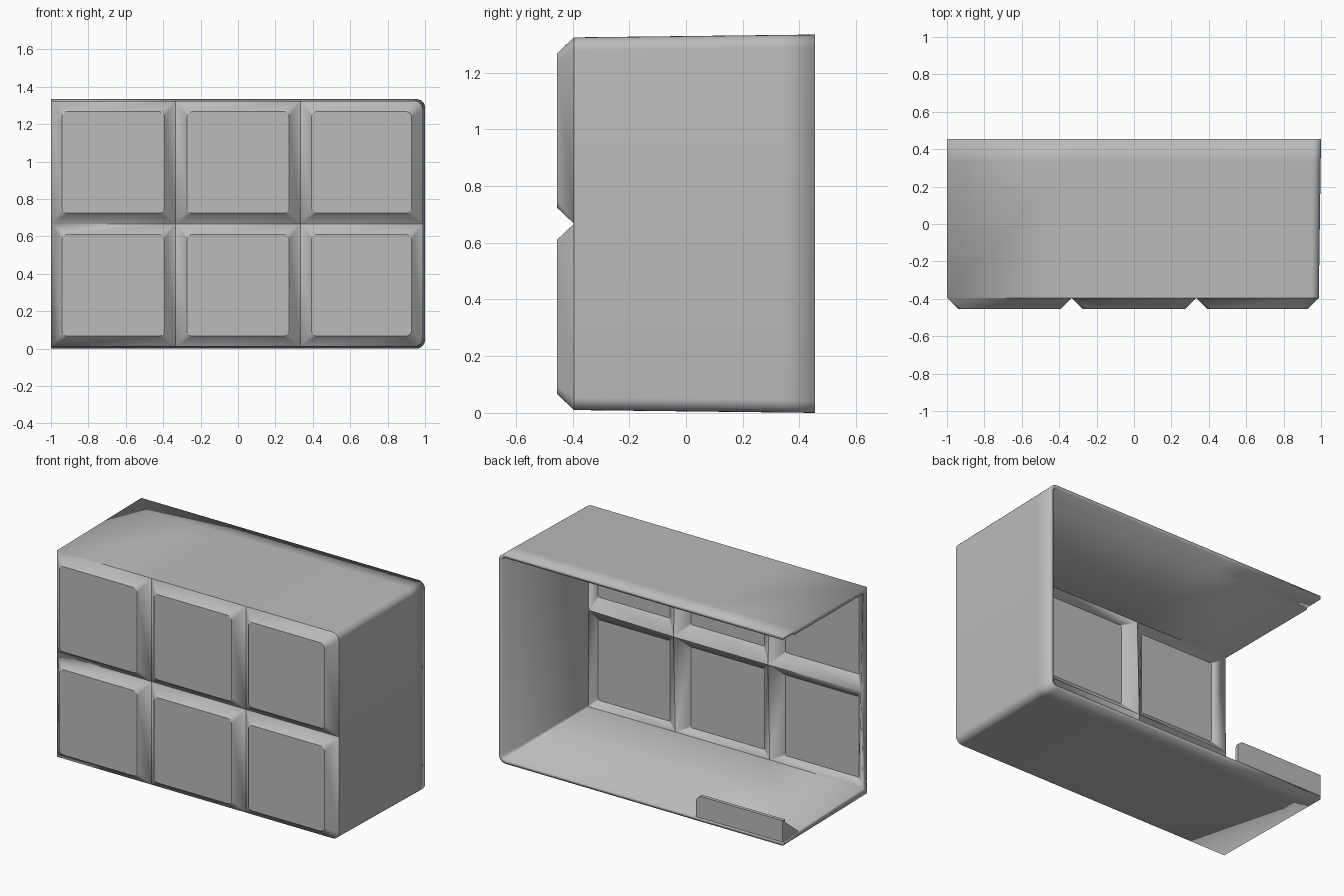
import bpy, bmesh, math
from mathutils import Vector

cube = bpy.data.objects.get("Cube")
if cube:
    bpy.data.objects.remove(cube)

# single grey material
grey = bpy.data.materials.new("grey")
grey.use_nodes = True
colour = (0.5, 0.5, 0.5, 1)
grey.diffuse_color = colour
grey.node_tree.nodes["Principled BSDF"].inputs["Base Color"].default_value = colour

FACE_Y, GROOVE_Y, STEP_Y, BACK_Y = -0.455, -0.395, 0.335, 0.455
XS = (-1, -0.333, 0.333, 0.988)
ZS = (0.01, 0.667, 1.324)
STEPS = 6


def rounded_rect(x0, x1, z0, z1, y, radii):
    """Loop of points, corners ordered from low right, anticlockwise."""
    corners = ((x1, z0, -1, 1), (x1, z1, -1, -1), (x0, z1, 1, -1), (x0, z0, 1, 1))
    points = []
    for k, ((x, z, sx, sz), r) in enumerate(zip(corners, radii)):
        for i in range(STEPS + 1):
            a = math.radians(-90 + 90 * k + 90 * i / STEPS)
            points.append(Vector((x + sx * r + r * math.cos(a), y,
                                  z + sz * r + r * math.sin(a))))
    return points


def make_object(name, bm):
    mesh = bpy.data.meshes.new(name)
    bm.to_mesh(mesh)
    bm.free()
    mesh.materials.append(grey)
    obj = bpy.data.objects.new(name, mesh)
    bpy.context.collection.objects.link(obj)
    return obj


# front grid of raised square panels
bm = bmesh.new()
for c in range(3):
    for r in range(2):
        x0, x1, z0, z1 = XS[c], XS[c + 1], ZS[r], ZS[r + 1]
        low = 0.045 if c == 2 and r == 0 else 0
        high = 0.045 if c == 2 and r == 1 else 0
        rim = rounded_rect(x0, x1, z0, z1, GROOVE_Y, (low, high, 0, 0))
        top = rounded_rect(x0 + 0.06, x1 - 0.06, z0 + 0.057, z1 - 0.057,
                           FACE_Y, (0.03,) * 4)
        rim = [bm.verts.new(p) for p in rim]
        top = [bm.verts.new(p) for p in top]
        bm.faces.new(top)
        n = len(top)
        for i in range(n):
            j = (i + 1) % n
            bm.faces.new((rim[i], rim[j], top[j], top[i]))
bmesh.ops.remove_doubles(bm, verts=bm.verts, dist=0.0005)

# top, bottom and side walls drawn back with a slight draft
edges = [e for e in bm.edges if e.is_boundary
         and not all(v.co.x < -0.999 for v in e.verts)]
base = GROOVE_Y
for y in (STEP_Y, STEP_Y + 0.003, BACK_Y):
    t0 = (base - GROOVE_Y) / (BACK_Y - GROOVE_Y)
    t1 = (y - GROOVE_Y) / (BACK_Y - GROOVE_Y)
    kx = (1 + 0.0060 * t1) / (1 + 0.0060 * t0)
    kz = (1 + 0.0152 * t1) / (1 + 0.0152 * t0)
    out = bmesh.ops.extrude_edge_only(bm, edges=edges)["geom"]
    for v in (g for g in out if isinstance(g, bmesh.types.BMVert)):
        v.co = Vector((-1 + (v.co.x + 1) * kx, y, 0.667 + (v.co.z - 0.667) * kz))
    edges = [g for g in out if isinstance(g, bmesh.types.BMEdge)]
    base = y
bmesh.ops.recalc_face_normals(bm, faces=bm.faces)
panel = min(bm.faces, key=lambda f: f.calc_center_median().y)
if panel.normal.y > 0:
    bmesh.ops.reverse_faces(bm, faces=bm.faces)
shell = make_object("panelled_shell", bm)

# wall thickness, thinner at the back rim
group = shell.vertex_groups.new(name="thickness")
for v in shell.data.vertices:
    group.add([v.index], 0.65 if v.co.y > STEP_Y + 0.001 else 1, "REPLACE")
solid = shell.modifiers.new("wall", "SOLIDIFY")
solid.thickness = 0.035
solid.offset = -1
solid.use_even_offset = True
solid.vertex_group = "thickness"


def prism(name, points, shift):
    bm = bmesh.new()
    face = bm.faces.new([bm.verts.new(p) for p in points])
    out = bmesh.ops.extrude_face_region(bm, geom=[face])["geom"]
    bmesh.ops.translate(bm, vec=shift,
                        verts=[g for g in out if isinstance(g, bmesh.types.BMVert)])
    bmesh.ops.recalc_face_normals(bm, faces=bm.faces)
    return make_object(name, bm)


# low tab at the open back corner, with a sloping end gusset
tab = prism("back_tab",
            rounded_rect(-1, -0.39, 0.005, 0.16, BACK_Y, (0, 0.04, 0, 0)),
            (0, -0.022, 0))
bm = bmesh.new()
bm.from_mesh(tab.data)
bmesh.ops.remove_doubles(bm, verts=bm.verts, dist=0.0005)
bm.to_mesh(tab.data)
bm.free()
gusset = prism("tab_gusset",
               [(-1, 0.44, 0.02), (-1, 0.44, 0.15), (-1, 0.30, 0.036), (-1, 0.30, 0.02)],
               (0.022, 0, 0))

# smooth the curved corners, keep the edges sharp
for obj in (shell, tab, gusset):
    bpy.ops.object.select_all(action="DESELECT")
    obj.select_set(True)
    bpy.context.view_layer.objects.active = obj
    bpy.ops.object.shade_smooth_by_angle(angle=math.radians(30))
